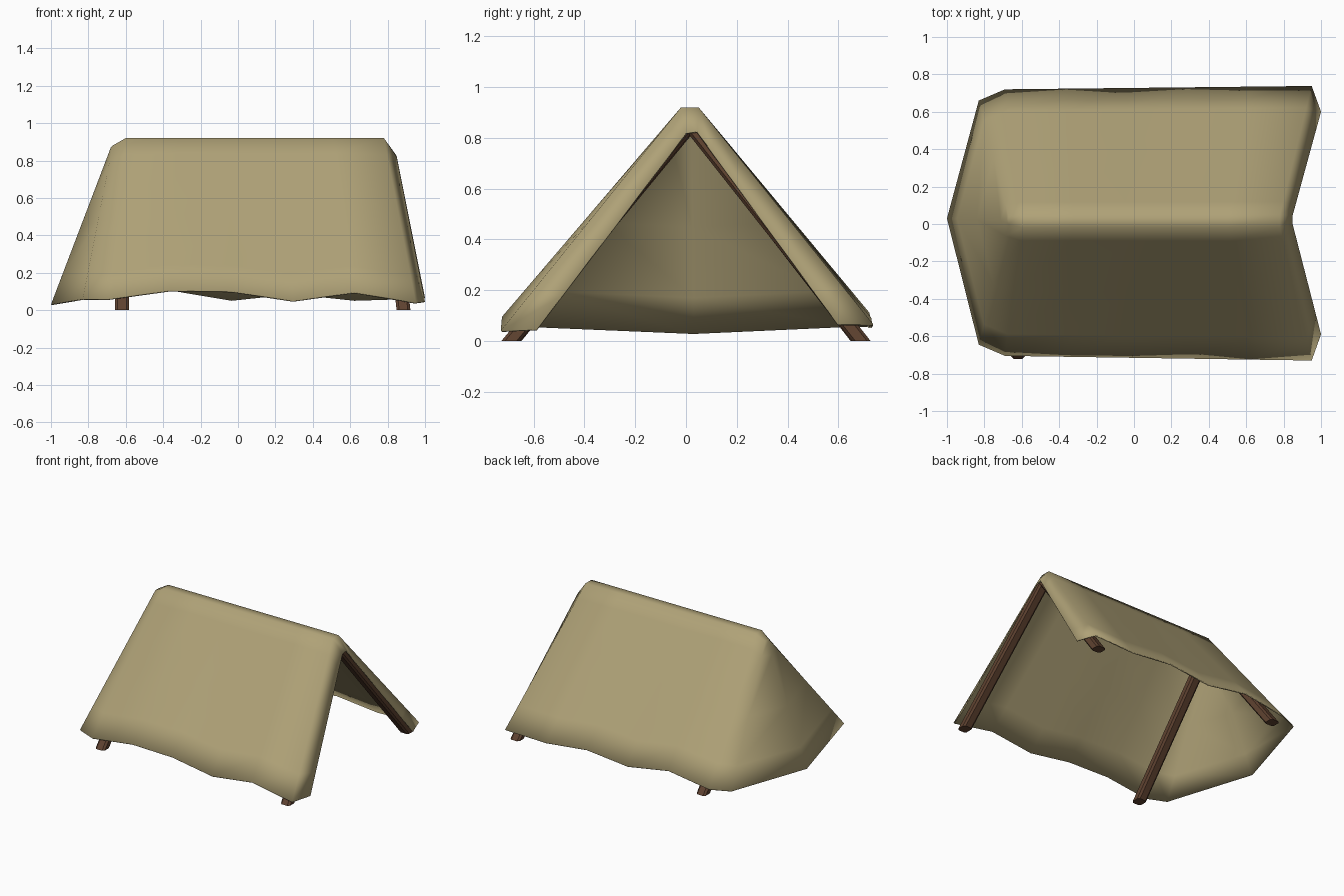
import bpy, bmesh
from mathutils import Vector

if "Cube" in bpy.data.objects:
    bpy.data.objects.remove(bpy.data.objects["Cube"])


def material(name, rgb):
    m = bpy.data.materials.new(name)
    m.diffuse_color = (*rgb, 1)
    m.use_nodes = True
    m.node_tree.nodes["Principled BSDF"].inputs["Base Color"].default_value = m.diffuse_color
    return m


CANVAS = material("tan canvas", (0.43, 0.36, 0.185))
WOOD = material("brown wood", (0.115, 0.055, 0.03))


def add_object(name, bm, mat):
    me = bpy.data.meshes.new(name)
    bm.to_mesh(me)
    bm.free()
    me.materials.append(mat)
    ob = bpy.data.objects.new(name, me)
    bpy.context.collection.objects.link(ob)
    return ob


# --- Canvas: strips running from the front hem over the ridge to the back hem
ROWS = (1.0, 0.83, 0.5, 0.1, 0.0)      # share of the way from ridge to hem


def strip(top_front, top_back, hem_front, hem_back):
    def side(top, hem):
        return [Vector(top).lerp(Vector(hem), t) for t in ROWS]
    return side(top_front, hem_front) + side(top_back, hem_back)[::-1]


strips = [
    # middle of the closed end wall
    strip((-0.68, 0.02, 0.87), (-0.68, 0.02, 0.87), (-1, 0.03, 0.03), (-1, 0.03, 0.03)),
    # corners of the end wall
    strip((-0.67, 0, 0.88), (-0.67, 0.04, 0.88), (-0.83, -0.645, 0.06), (-0.83, 0.66, 0.06)),
]
# two roof slopes with a wavy hem
front_hem = (0.06, 0.105, 0.10, 0.05, 0.095, 0.04)
back_hem = (0.06, 0.11, 0.055, 0.09, 0.055, 0.065)
for i, (zf, zb) in enumerate(zip(front_hem, back_hem)):
    t = i / 5
    x_top, x_hem = -0.60 + 1.38 * t, -0.69 + 1.64 * t
    strips.append(strip((x_top, -0.02, 0.92), (x_top, 0.05, 0.92),
                        (x_hem, -0.705 - 0.025 * t, zf), (x_hem, 0.72 + 0.018 * t, zb)))
# flap turned in around the open end
strips.append(strip((0.848, 0.0, 0.82), (0.848, 0.045, 0.825),
                    (1.0, -0.59, 0.045), (1.0, 0.60, 0.065)))

bm = bmesh.new()
grid = [[bm.verts.new(p) for p in s] for s in strips]
for a, b in zip(grid, grid[1:]):
    for j in range(len(a) - 1):
        bm.faces.new((a[j], b[j], b[j + 1], a[j + 1]))
bmesh.ops.remove_doubles(bm, verts=bm.verts[:], dist=0.0005)
for f in bm.faces:
    f.smooth = True
canvas = add_object("canvas", bm, CANVAS)
solid = canvas.modifiers.new("cloth thickness", 'SOLIDIFY')
solid.thickness = 0.008
solid.offset = -1


# --- Poles: chamfered square timbers with level-cut feet
def pole(name, foot, top, half=0.037, cut=0.014):
    k = half - cut
    outline = [(half, -k), (half, k), (k, half), (-k, half),
               (-half, k), (-half, -k), (-k, -half), (k, -half)]
    bm = bmesh.new()
    low, high = [[bm.verts.new(Vector(c) + Vector((x, y, 0))) for x, y in outline]
                 for c in (foot, top)]
    bm.faces.new(low[::-1])
    bm.faces.new(high)
    for i in range(8):
        j = (i + 1) % 8
        bm.faces.new((low[i], low[j], high[j], high[i]))
    add_object(name, bm, WOOD)


for side, label in ((-1, "front"), (1, "back")):
    pole(label + "_pole_closed_end", (-0.62, 0.685 * side, 0), (-0.62, 0.02 + 0.02 * side, 0.83))
    pole(label + "_pole_open_end", (0.885, 0.69 * side, 0), (0.79, 0.015 + 0.02 * side, 0.83))
